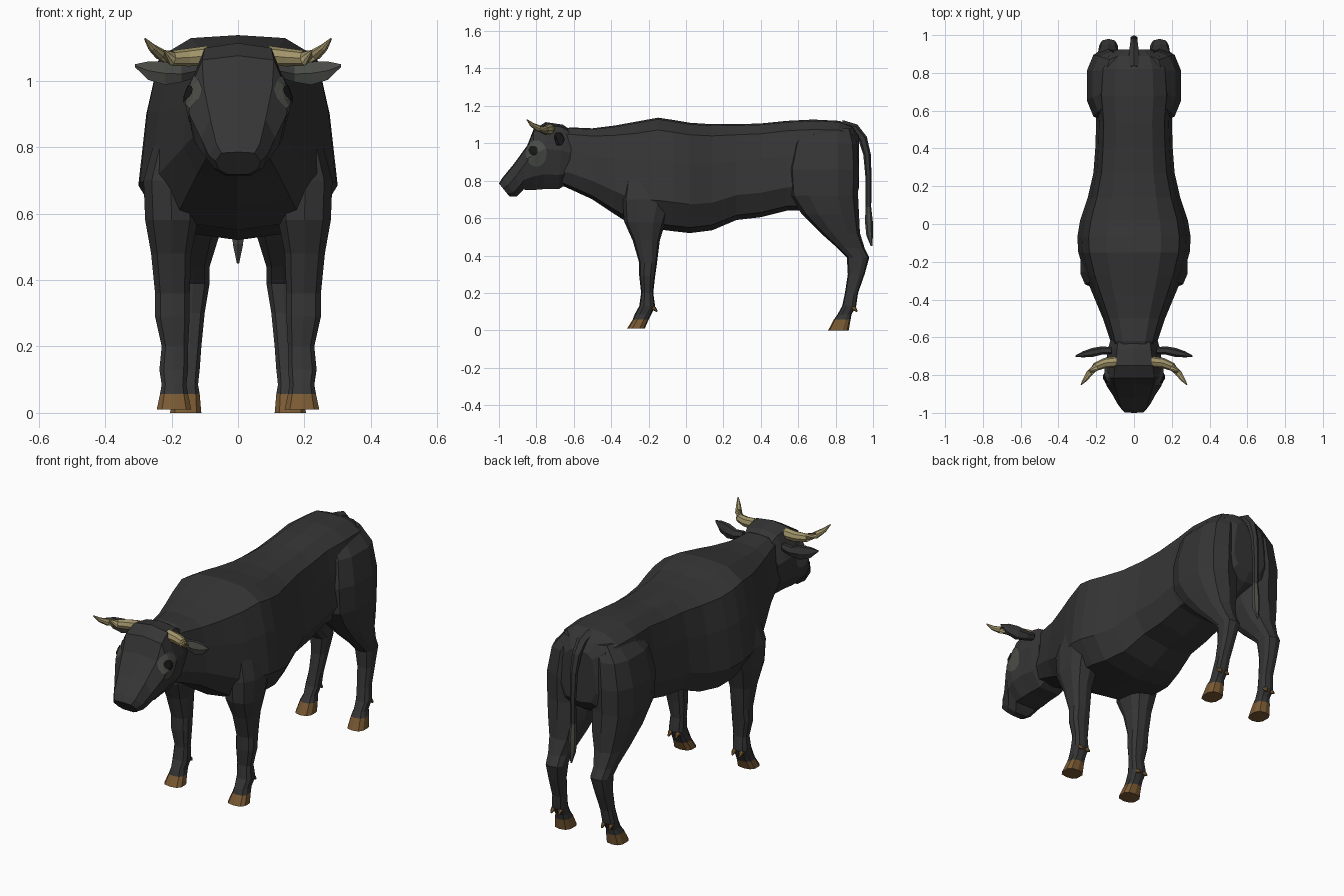
import bpy, bmesh, math
from mathutils import Vector
from mathutils.bvhtree import BVHTree

if "Cube" in bpy.data.objects:
    bpy.data.objects.remove(bpy.data.objects["Cube"])


def material(name, rgb):
    m = bpy.data.materials.new(name)
    m.diffuse_color = (*rgb, 1)
    m.use_nodes = True
    m.node_tree.nodes["Principled BSDF"].inputs["Base Color"].default_value = m.diffuse_color
    return m


HIDE = material("black_hide", (0.036, 0.036, 0.036))
GREY = material("grey_hair", (0.068, 0.072, 0.062))
HORN = material("horn_tan", (0.36, 0.30, 0.145))
HOOF = material("hoof_brown", (0.19, 0.10, 0.033))
EYE = material("eye_black", (0.008, 0.008, 0.008))


def finish(name, bm, mats, rule=None, mirror=False):
    bmesh.ops.recalc_face_normals(bm, faces=bm.faces)
    bm.normal_update()
    if rule:
        for f in bm.faces:
            f.material_index = int(rule(f))
    me = bpy.data.meshes.new(name)
    bm.to_mesh(me)
    bm.free()
    ob = bpy.data.objects.new(name, me)
    bpy.context.collection.objects.link(ob)
    for m in mats:
        me.materials.append(m)
    if mirror:
        ob.modifiers.new("mirror", 'MIRROR').use_mirror_merge = False
    return ob


def loft(name, rings, mats, rule=None, mirror=False):
    """Skin a list of equal-length closed rings and cap both ends."""
    bm = bmesh.new()
    vs = [[bm.verts.new(p) for p in r] for r in rings]
    n = len(rings[0])
    for a, b in zip(vs, vs[1:]):
        for i in range(n):
            j = (i + 1) % n
            bm.faces.new((a[i], a[j], b[j], b[i]))
    bm.faces.new(vs[0])
    bm.faces.new(vs[-1])
    return finish(name, bm, mats, rule, mirror)


def both_sides(half):
    """Close a half ring (first and last points on the centre plane)."""
    return half + [(-x, y, z) for x, y, z in half[-2:0:-1]]


def tube(name, path, mats, rule=None, mirror=False, sides=8):
    """Tapered tube; path holds (x, y, z, radius)."""
    pts = [Vector(p[:3]) for p in path]
    rings = []
    for i, p in enumerate(pts):
        t = (pts[min(i + 1, len(pts) - 1)] - pts[max(i - 1, 0)]).normalized()
        up = Vector((1, 0, 0)) if abs(t.x) < 0.7 else Vector((0, 0, 1))
        u = t.cross(up).normalized()
        v = u.cross(t)
        rings.append([p + path[i][3] * (u * math.cos(a) + v * math.sin(a))
                      for a in (math.tau * k / sides for k in range(sides))])
    return loft(name, rings, mats, rule, mirror)


# Torso and neck: y, top, bottom, half width
SHAPE = [(0, 0), (.48, .015), (.80, .11), (.92, .38), (1, .74), (.74, .95), (0, 1)]
torso = [(-.70, 1.06, .79, .10), (-.62, 1.085, .755, .125), (-.50, 1.08, .70, .165),
         (-.38, 1.095, .62, .215), (-.27, 1.115, .55, .26), (-.15, 1.137, .54, .295),
         (-.07, 1.125, .53, .30), (.02, 1.11, .52, .285), (.14, 1.102, .535, .245),
         (.27, 1.102, .59, .215), (.40, 1.106, .605, .205), (.54, 1.12, .64, .20),
         (.68, 1.127, .64, .215), (.82, 1.12, .67, .205), (.89, 1.09, .71, .165),
         (.925, 1.04, .76, .10)]
loft("torso", [both_sides([(w * u, y, zt + (zb - zt) * v) for u, v in SHAPE])
               for y, zt, zb, w in torso], [HIDE])

# Head: top y z, bottom y z, brow half width, cheek half width
skull = [(-.60, 1.06, -.64, .78, .08, .125), (-.66, 1.10, -.68, .755, .09, .14),
         (-.75, 1.113, -.76, .755, .10, .15), (-.815, 1.075, -.82, .75, .108, .158),
         (-.848, .99, -.87, .752, .103, .145), (-.92, .89, -.888, .732, .083, .112),
         (-.982, .815, -.905, .715, .066, .088), (-1.0, .785, -.945, .717, .05, .068)]


def head_ring(ty, tz, by, bz, wt, wm):
    prof = [(0, 0), (wt, .04), (wm, .40), (wm * .85, .78), (wm * .45, 1), (0, 1)]
    return both_sides([(x, ty + (by - ty) * f, tz + (bz - tz) * f) for x, f in prof])


head = loft("head", [head_ring(*s) for s in skull], [HIDE])

# Eye patches and eyes: thin plates laid on the cheeks
bpy.context.view_layer.update()
tree = BVHTree.FromObject(head, bpy.context.evaluated_depsgraph_get())


def cheek_plate(name, cy, cz, ry, rz, lift, mat):
    bm = bmesh.new()

    def put(r, a):
        y, z = cy + ry * r * math.cos(a), cz + rz * r * math.sin(a)
        hit, nor, _, _ = tree.ray_cast(Vector((1, y, z)), Vector((-1, 0, 0)))
        return bm.verts.new(hit + nor * lift if hit else (.1, y, z))
    n, prev = 14, None
    mid = put(0, 0)
    for r in (.25, .5, .75, 1):
        ring = [put(r, math.tau * k / n) for k in range(n)]
        for i in range(n):
            j = (i + 1) % n
            bm.faces.new((prev[i], prev[j], ring[j], ring[i]) if prev
                         else (mid, ring[i], ring[j]))
        prev = ring
    ob = finish(name, bm, [mat], mirror=True)
    if sum(p.normal.x for p in ob.data.polygons) < 0:
        ob.data.flip_normals()


cheek_plate("eye_patch", -.80, .945, .055, .07, .004, GREY)
cheek_plate("eye", -.815, .96, .022, .024, .008, EYE)

# Ears: x, y, z, half height, half depth; grey on the front
ears = [(.12, -.67, 1.03, .022, .018), (.17, -.67, 1.02, .028, .022),
        (.22, -.68, 1.022, .04, .024), (.27, -.69, 1.03, .032, .016),
        (.31, -.70, 1.045, .005, .004)]
loft("ears", [[(x, y + d * math.cos(a), z + h * math.sin(a))
               for a in (math.tau * k / 6 for k in range(6))]
              for x, y, z, h, d in ears], [HIDE, GREY],
     lambda f: f.normal.y < -.3 and f.calc_center_median().x > .16, True)

# Horns
tube("horns", [(.09, -.73, 1.075, .03), (.15, -.735, 1.07, .027), (.20, -.755, 1.068, .023),
               (.235, -.79, 1.08, .018), (.26, -.825, 1.10, .012), (.28, -.85, 1.126, .003)],
     [HORN], mirror=True)


# Legs: z, inner x, outer x, front y, back y
def leg(name, sections, sides=10):
    rings = []
    for z, x0, x1, y0, y1 in sections:
        ring = []
        for k in range(sides):
            a = math.tau * (k + .5) / sides
            c, s = (math.copysign(abs(t) ** .75, t) for t in (math.cos(a), math.sin(a)))
            ring.append(((x0 + x1) / 2 + c * (x1 - x0) / 2 * 1.03,
                         (y0 + y1) / 2 + s * (y1 - y0) / 2, z))
        rings.append(ring)
    loft(name, rings, [HIDE, HOOF], lambda f: f.calc_center_median().z < .056, True)


leg("front_legs", [(.86, .12, .24, -.32, -.05), (.70, .12, .285, -.34, -.07),
                   (.58, .12, .28, -.33, -.11), (.48, .14, .262, -.285, -.14),
                   (.36, .145, .25, -.25, -.155), (.29, .145, .25, -.25, -.165),
                   (.20, .15, .23, -.24, -.175), (.13, .15, .237, -.25, -.165),
                   (.085, .155, .23, -.275, -.185), (.057, .15, .235, -.285, -.20),
                   (.01, .14, .245, -.315, -.22)])
leg("hind_legs", [(1.08, .02, .15, .62, .89), (1.0, .02, .22, .57, .915),
                  (.86, .02, .25, .54, .925), (.72, .02, .25, .55, .92),
                  (.62, .03, .235, .62, .925), (.52, .06, .21, .72, .93),
                  (.44, .085, .19, .81, .955), (.39, .085, .185, .86, .98),
                  (.30, .10, .18, .865, .955), (.20, .11, .18, .85, .92),
                  (.13, .115, .19, .835, .91), (.085, .12, .185, .81, .885),
                  (.057, .115, .195, .79, .88), (0, .11, .205, .76, .87)])

# Dewclaws behind each foot
for name, x, y in (("front", .193, -.18), ("hind", .153, .89)):
    for side in (-1, 1):
        cx = x + side * .022
        tube(f"{name}_dewclaw_{'inner' if side < 0 else 'outer'}",
             [(cx, y - .01, .13, .012), (cx, y + .012, .115, .011), (cx, y + .026, .10, .004)],
             [HOOF], mirror=True, sides=6)

# Tail with a grey tuft
tube("tail", [(0, .83, 1.095, .03), (0, .90, 1.075, .03), (0, .945, 1.025, .024),
              (0, .968, .94, .02), (0, .977, .80, .016), (0, .975, .66, .015),
              (0, .978, .58, .021), (0, .982, .51, .018), (0, .992, .45, .004)],
     [HIDE, GREY], lambda f: f.calc_center_median().z < .63, sides=6)
